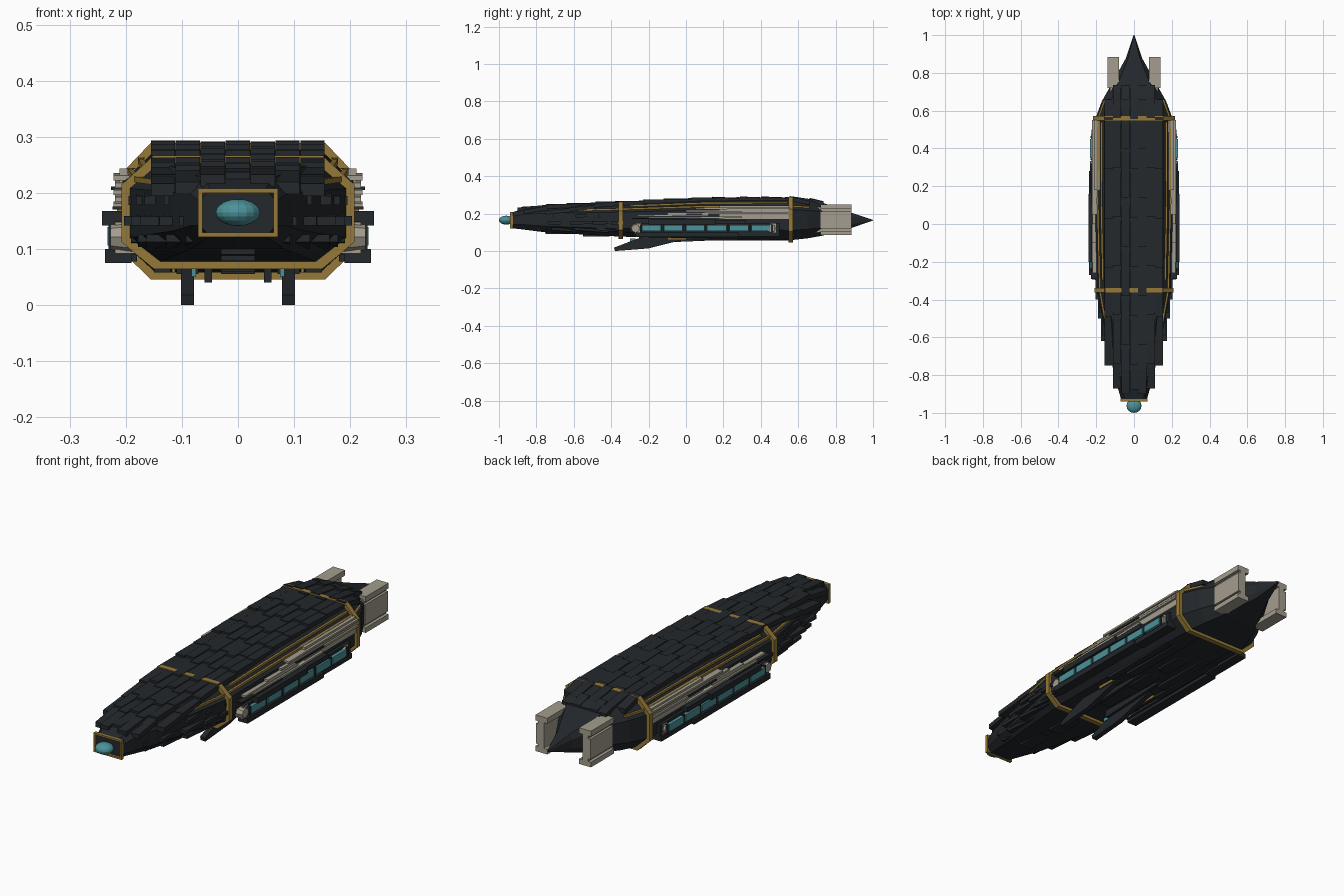
import bpy, bmesh, math

if "Cube" in bpy.data.objects:
    bpy.data.objects.remove(bpy.data.objects["Cube"])

def mat(name, c):
    m = bpy.data.materials.new(name)
    m.diffuse_color = (*c, 1)
    m.use_nodes = True
    m.node_tree.nodes["Principled BSDF"].inputs["Base Color"].default_value = m.diffuse_color
    return m

DARK = mat("dark_armor", (0.017, 0.021, 0.025))
GOLD = mat("gold_trim", (0.30, 0.19, 0.04))
BEIGE = mat("pale_panel", (0.37, 0.34, 0.27))
CYAN = mat("cyan_glass", (0.07, 0.29, 0.32))

# hull stations: y, half width, bottom, top
ST = [(-.93, .068, .122, .207), (-.87, .085, .115, .226), (-.75, .115, .10, .236),
      (-.35, .195, .077, .254), (.1, .206, .067, .274), (.56, .204, .058, .277),
      (.65, .17, .068, .270), (.73, .125, .082, .258), (.88, .042, .122, .206), (1.0, .002, .163, .166)]

def hull_at(y):
    for a, b in zip(ST, ST[1:]):
        if y <= b[0]:
            t = (y - a[0]) / (b[0] - a[0])
            return [p + (q - p) * t for p, q in zip(a[1:], b[1:])]
    return ST[-1][1:]

def section(y, grow=0):
    w, b, t = hull_at(y)
    w, b, t = w + grow, b - grow, t + grow
    h, f = t - b, .72
    half = [(w * f, b), (w, b + h * .24), (w, b + h * .74), (w * f, t)]
    return [(x, y, z) for x, z in half] + [(-x, y, z) for x, z in reversed(half)]

def finish(bm, name, m):
    bmesh.ops.recalc_face_normals(bm, faces=bm.faces)
    me = bpy.data.meshes.new(name)
    bm.to_mesh(me)
    bm.free()
    me.materials.append(m)
    ob = bpy.data.objects.new(name, me)
    bpy.context.collection.objects.link(ob)
    return ob

def loft(name, loops, m, closed=False):
    bm = bmesh.new()
    rings = [[bm.verts.new(p) for p in l] for l in loops]
    n = len(rings[0])
    pairs = list(zip(rings, rings[1:])) + ([(rings[-1], rings[0])] if closed else [])
    for a, b in pairs:
        for i in range(n):
            bm.faces.new((a[i], a[(i + 1) % n], b[(i + 1) % n], b[i]))
    if not closed:
        bm.faces.new(rings[0])
        bm.faces.new(rings[-1])
    return finish(bm, name, m)

def mirror(ob):
    mod = ob.modifiers.new("mirror", "MIRROR")
    mod.use_axis[0] = True
    mod.use_mirror_merge = False
    return ob

def boxes(name, items, m, both=True):
    # item: x0, x1, y0, y1, z0, z1 and optional z shift of the rear end
    bm = bmesh.new()
    for x0, x1, y0, y1, z0, z1, *s in items:
        d = s[0] if s else 0
        a = [bm.verts.new(p) for p in ((x0, y0, z0), (x1, y0, z0), (x1, y0, z1), (x0, y0, z1))]
        b = [bm.verts.new((v.co.x, y1, v.co.z + d)) for v in a]
        bm.faces.new(a)
        bm.faces.new(b)
        for i in range(4):
            bm.faces.new((a[i], a[(i + 1) % 4], b[(i + 1) % 4], b[i]))
    ob = finish(bm, name, m)
    return mirror(ob) if both else ob

# main hull
loft("hull", [section(s[0]) for s in ST], DARK)

# gold bands around the hull
for name, y, g in (("front_band", -.35, .013), ("rear_band", .56, .012)):
    i0 = section(y, -.004)
    o0 = section(y, g)
    sh = lambda l, d: [(p[0], y + d, p[2]) for p in l]
    loft(name, [sh(i0, -.012), sh(o0, -.012), sh(o0, .012), sh(i0, .012)], GOLD, True)

# overlapping top shingles in seven staggered columns
W, L, plates = .0444, .13, []
for i in range(-3, 4):
    k = abs(i)
    y = (-.875, -.90, -.87, -.75)[k]
    n = 0
    end = (.735, .735, .735, .66)[k]
    while y < end - .02:
        y1 = min(y + L, end)
        def top(v):
            w, b, t = hull_at(v)
            return t - max(0, k * W - .72 * w) * .7
        lift = .013 + .003 * ((i + n) % 2)
        z = top(y) + lift
        plates.append((W * (i - .5), W * (i + .5) - .001, y, y1, z - .022, z, top(y1) - top(y) - .006))
        y, n = y1, n + 1
boxes("top_shingles", plates, DARK, False)

# stepped side shingles towards the bow
side = []
for x, y in ((.105, -.82), (.140, -.74), (.175, -.62), (.190, -.50), (.203, -.40)):
    side += [(x - .07, x, y, y + .24, .142, .158, .004),
             (x - .08, x - .008, y + .03, y + .24, .178, .194, .012),
             (x - .09, x - .012, y + .02, y + .22, .112, .126, -.015)]
boxes("side_shingles", side, DARK)

# gold lines along the upper chamfers
def trim(name, y0, y1, f):
    loops = []
    for j in range(15):
        y = y0 + (y1 - y0) * j / 14
        s = section(y, .004)
        x = s[2][0] + (s[3][0] - s[2][0]) * f
        z = s[2][2] + (s[3][2] - s[2][2]) * f
        r = .005
        loops.append([(x + r, y, z - r), (x + r, y, z + r), (x - r, y, z + r), (x - r, y, z - r)])
    mirror(loft(name, loops, GOLD))
trim("upper_trim", -.62, .66, .3)
trim("inner_trim", -.30, .54, .62)

# bow frame, bow face and glass eye
yb, yf = -.925, -.94
fr = lambda w, z0, z1, y: [(w, y, z0), (w, y, z1), (-w, y, z1), (-w, y, z0)]
loft("bow_frame", [fr(.063, .129, .2, yb), fr(.071, .121, .208, yb),
                   fr(.071, .121, .208, yf), fr(.063, .129, .2, yf)], GOLD, True)
bpy.ops.mesh.primitive_uv_sphere_add(segments=16, ring_count=10, radius=1, location=(0, -.962, .165))
eye = bpy.context.object
eye.name = "bow_eye"
eye.scale = (.04, .038, .024)
eye.data.materials.append(CYAN)

# side galleries: dark rails, ribs and glass windows
wy = [-.235 + .117 * i for i in range(6)]
boxes("gallery_rails", [(.19, .242, -.2, .16, .142, .168), (.19, .232, .16, .32, .145, .166),
                        (.19, .237, -.27, .28, .075, .1), (.18, .226, .28, .5, .078, .1),
                        (.18, .218, -.27, .5, .09, .15)]
      + [(.2, .231, y - .012, y - .002, .1, .143) for y in wy + [wy[-1] + .117]], DARK)
boxes("gallery_windows", [(.21, .233, y, y + .1, .106, .139) for y in wy], CYAN)

# rounded gallery end caps
bm = bmesh.new()
for y in (-.27, .455):
    r = bmesh.ops.create_cone(bm, cap_ends=True, segments=8, radius1=.028, radius2=.022, depth=.04)
    for v in r["verts"]:
        x, yy, z = v.co
        v.co = (.207 + z, y + x, .121 + yy)
mirror(finish(bm, "gallery_caps", BEIGE))
boxes("gallery_fairings", [(.18, .219, -.275, -.24, .092, .148), (.18, .219, .45, .48, .092, .148)], BEIGE)

# stacked pale slats above the galleries
slats = [(.19, .222 - .003 * (i % 2), y0, y1, z, z + .009, .004) for i, (y0, y1, z) in enumerate(
    ((-.2, .3, .172), (-.26, .12, .184), (-.1, .55, .196), (.0, .55, .209), (.05, .55, .222)))]
boxes("side_slats", slats + [(.17, .211, .18, .55, .17, .243)], BEIGE)
boxes("slat_shadows", [(.18, .226, .1, .3, .205, .211), (.18, .224, -.29, .0, .17, .176)], DARK)

# stern engine plates: web with thick flanges
boxes("engine_plates", [(.098, .126, .6, .885, .1, .235), (.08, .14, .72, .885, .225, .25),
                        (.08, .14, .72, .885, .085, .108), (.126, .137, .72, .885, .12, .212)], BEIGE)

# belly fins
prof = [(-.38, 0), (-.385, .018), (-.27, .062), (-.2, .085), (.02, .08), (.0, .064), (-.2, .014)]
mirror(loft("belly_fins", [[(x, y, z) for y, z in prof] for x in (.078, .102)], DARK))
boxes("fin_lights", [(.075, .083, -.3, -.27, .05, .066)], CYAN)

# belly keel strips
boxes("belly_strips", [(.046, .06, -.25, .1, .04, .08, .015), (.07, .11, .08, .55, .055, .08),
                       (.12, .15, .0, .4, .058, .08)], DARK)
boxes("keel_plates", [(-.03, .03, y, y + .14, hull_at(y)[1] - .01, hull_at(y)[1] + .01)
                      for y in (-.75, -.55, -.2, .0, .2)], DARK, False)
boxes("belly_trim", [(.112, .118, -.1, .0, .058, .075)], GOLD)
